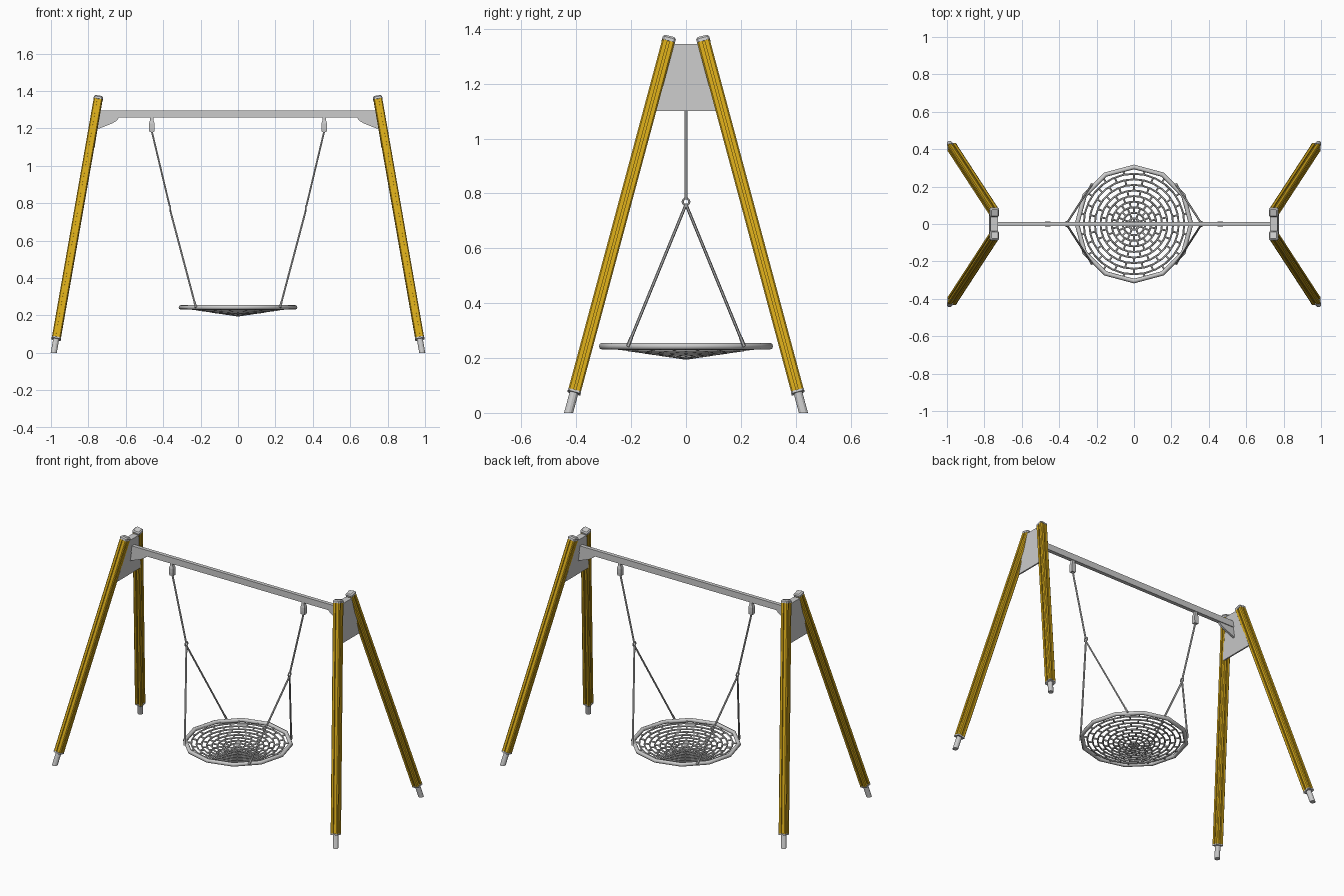
import bpy, bmesh, math
from mathutils import Vector

if "Cube" in bpy.data.objects:
    bpy.data.objects.remove(bpy.data.objects["Cube"])

wood = bpy.data.materials.new("amber_wood")
wood.diffuse_color = (0.68, 0.4, 0.01, 1)
wood.use_nodes = True
wood.node_tree.nodes["Principled BSDF"].inputs["Base Color"].default_value = wood.diffuse_color


def loft(name, rings, mat=None):
    """Closed solid through a list of equal-length point rings."""
    bm = bmesh.new()
    vs = [[bm.verts.new(p) for p in r] for r in rings]
    n = len(rings[0])
    for a, b in zip(vs, vs[1:]):
        for i in range(n):
            j = (i + 1) % n
            bm.faces.new((a[i], a[j], b[j], b[i]))
    bm.faces.new(vs[0][::-1])
    bm.faces.new(vs[-1])
    bmesh.ops.recalc_face_normals(bm, faces=bm.faces)
    me = bpy.data.meshes.new(name)
    bm.to_mesh(me)
    bm.free()
    ob = bpy.data.objects.new(name, me)
    bpy.context.collection.objects.link(ob)
    if mat:
        me.materials.append(mat)
    return ob


def tubes(name, paths, radius, cyclic=False, res=1):
    """Round tubes along poly paths, turned into a mesh."""
    cu = bpy.data.curves.new(name, 'CURVE')
    cu.dimensions = '3D'
    cu.bevel_depth = radius
    cu.bevel_resolution = res
    cu.use_fill_caps = True
    for path in paths:
        sp = cu.splines.new('POLY')
        sp.points.add(len(path) - 1)
        for p, co in zip(sp.points, path):
            p.co = (*co, 1)
        sp.use_cyclic_u = cyclic
    ob = bpy.data.objects.new(name, cu)
    bpy.context.collection.objects.link(ob)
    bpy.ops.object.select_all(action='DESELECT')
    ob.select_set(True)
    bpy.context.view_layer.objects.active = ob
    bpy.ops.object.convert(target='MESH')
    bpy.ops.object.shade_smooth_by_angle(angle=math.radians(50))
    return ob


def rect(w, d, z, x=0, y=0):
    return [(x + i * w / 2, y + j * d / 2, z) for i, j in ((-1, -1), (1, -1), (1, 1), (-1, 1))]


def leg_x(z):
    return 0.985 - 0.175 * z


def leg_y(z):
    return 0.428 - 0.2686 * z


# Leg cross-sections: grooved timber and plain chamfered cap
H, C, G, D = 0.0235, 0.005, 0.004, 0.007
quarter = [(H, G), (H, H - C), (H - C, H), (G, H), (G, H - D), (-G, H - D)]
grooved, octagon = [], []
for c, s in ((1, 0), (0, 1), (-1, 0), (0, -1)):
    grooved += [(x * c - y * s, x * s + y * c) for x, y in quarter]
    octagon += [(x * c - y * s, x * s + y * c) for x, y in ((H + .001, H - C), (H - C, H + .001))]
circle = [(0.016 * math.cos(a * math.pi / 6), 0.016 * math.sin(a * math.pi / 6)) for a in range(12)]

for sx, side in ((-1, "left"), (1, "right")):
    for sy, end in ((-1, "front"), (1, "back")):
        axis = Vector((-sx * 0.175, -sy * 0.2686, 1)).normalized()
        u = (Vector((1, 0, 0)) - axis * axis.x).normalized()
        v = axis.cross(u)

        def ring(profile, z, scale=1):
            o = Vector((sx * leg_x(z), sy * leg_y(z), z))
            return [o + (u * x + v * y) * scale for x, y in profile]

        tag = f"{end}_{side}_leg"
        loft(tag, [ring(grooved, 0.08), ring(grooved, 1.355)], wood)
        loft(tag + "_top_cap", [ring(octagon, 1.353), ring(octagon, 1.364), ring(octagon, 1.371, 0.75)])
        loft(tag + "_bottom_cap", [ring(octagon, 0.073), ring(octagon, 0.081)])
        # Foot tube, cut level with the ground
        base = [p - axis * (p.z / axis.z) for p in ring(circle, 0.05)]
        loft(tag + "_foot", [base, ring(circle, 0.076)])

    # Wedge plate joining the two legs: leaning inside, upright outside
    loft(side + "_plate", [
        [(sx * x, y, z) for x, y in ((xi, -w), (xo, -w), (xo, w), (xi, w))]
        for z, w, xi, xo in ((1.10, 0.117, 0.766, 0.775), (1.345, 0.05, 0.728, 0.768))])

    # Bracket under the beam
    prof = [(0.76, 1.258), (0.635, 1.258), (0.65, 1.24), (0.675, 1.225), (0.765, 1.19)]
    loft(side + "_bracket", [[(sx * x, y, z) for x, z in prof] for y in (-0.007, 0.007)])

    # Swing hanger
    hx = sx * 0.461
    loft(side + "_hanger", [rect(w, d, z, hx) for z, w, d in
                            ((1.18, 0.026, 0.022), (1.20, 0.03, 0.026), (1.225, 0.03, 0.026),
                             (1.245, 0.018, 0.018), (1.258, 0.018, 0.018))])

    # Suspension ropes, joining ring and rim clamps
    knot = Vector((sx * 0.362, 0, 0.77))
    tubes(side + "_upper_rope", [[(hx, 0, 1.185), knot + Vector((sx * 0.003, 0, 0.012))]], 0.0055)
    ends = [Vector((sx * 0.225, sy * 0.212, 0.243)) for sy in (-1, 1)]
    tubes(side + "_lower_ropes", [[knot - Vector((0, 0, 0.01)), e] for e in ends], 0.0055)
    tubes(side + "_rope_sleeves", [[e, e.lerp(knot, 0.06)] for e in ends], 0.007)
    loop = [knot + Vector((0, 0.012 * math.cos(t * math.pi / 6), 0.012 * math.sin(t * math.pi / 6)))
            for t in range(12)]
    tubes(side + "_ring", [loop], 0.005, True)

# Top beam
loft("beam", [rect(1.525, 0.024, 1.257), rect(1.525, 0.024, 1.296)])

# Basket seat: twelve-sided rim, shallow net of round rings and staggered spokes
RIM, STEPS = 0.305, 10


def net_point(r, a):
    return (r * math.cos(a), r * math.sin(a), 0.198 + 0.045 * r / RIM)


def net_ring(r, sides):
    return [net_point(r, i * 2 * math.pi / sides) for i in range(sides)]


tubes("seat_rim", [net_ring(RIM, 12)], 0.0125, True, 2)
radii = [RIM * 0.98 * k / STEPS for k in range(STEPS + 1)]
tubes("seat_net_rings", [net_ring(r, 28) for r in radii[1:-1]], 0.005, True)
spokes = []
for k in range(STEPS):
    n = 8 if k < 2 else 16
    for i in range(n):
        a = (i + 0.5 * (k % 2)) * 2 * math.pi / n
        spokes.append([net_point(radii[k], a), net_point(radii[k + 1], a)])
tubes("seat_net_spokes", spokes, 0.005)
